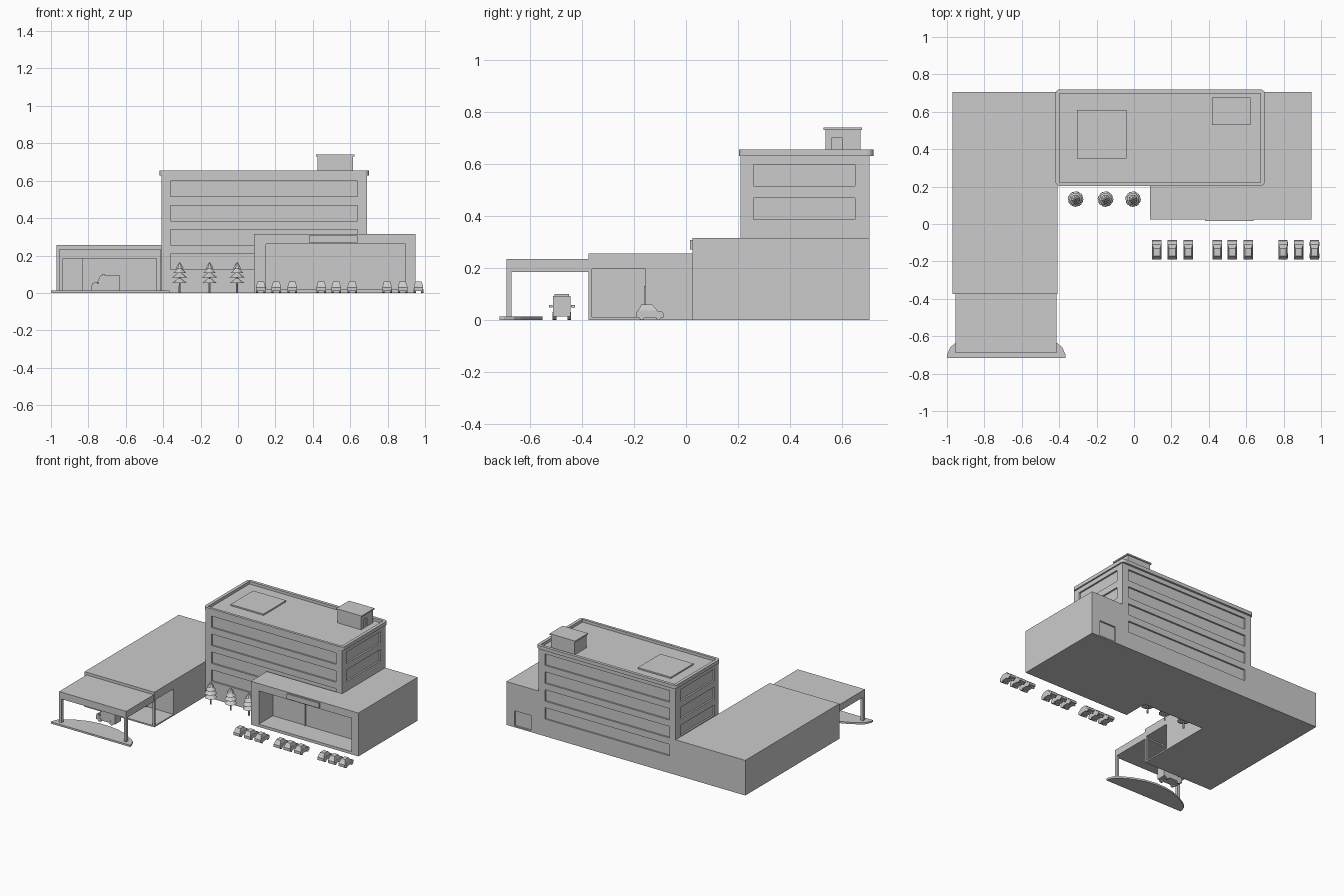
import bpy, bmesh, math
from mathutils import Matrix

if "Cube" in bpy.data.objects:
    bpy.data.objects.remove(bpy.data.objects["Cube"])


def prism(bm, pts, lo, hi, axis='z'):
    """Extrude a 2D outline along an axis."""
    def place(p, d):
        return {'x': (d, p[0], p[1]), 'y': (p[0], d, p[1]), 'z': (p[0], p[1], d)}[axis]
    a = [bm.verts.new(place(p, lo)) for p in pts]
    b = [bm.verts.new(place(p, hi)) for p in pts]
    n = len(pts)
    bm.faces.new(a)
    bm.faces.new(b[::-1])
    for i in range(n):
        bm.faces.new((a[i], b[i], b[(i + 1) % n], a[(i + 1) % n]))


def rect(x0, x1, y0, y1):
    return [(x0, y0), (x1, y0), (x1, y1), (x0, y1)]


def box(bm, x0, x1, y0, y1, z0, z1):
    prism(bm, rect(x0, x1, y0, y1), z0, z1)


def frustum(bm, low, high, z0, z1):
    a = [bm.verts.new((*p, z0)) for p in rect(*low)]
    b = [bm.verts.new((*p, z1)) for p in rect(*high)]
    bm.faces.new(a[::-1])
    bm.faces.new(b)
    for i in range(4):
        j = (i + 1) % 4
        bm.faces.new((a[i], a[j], b[j], b[i]))


def cone(bm, sides, r1, r2, depth, loc, rot=Matrix()):
    bmesh.ops.create_cone(bm, cap_ends=True, segments=sides, radius1=r1, radius2=r2,
                          depth=depth, matrix=Matrix.Translation(loc) @ rot)


def finish(name, bm):
    bmesh.ops.recalc_face_normals(bm, faces=bm.faces)
    me = bpy.data.meshes.new(name)
    bm.to_mesh(me)
    bm.free()
    ob = bpy.data.objects.new(name, me)
    bpy.context.collection.objects.link(ob)
    return ob


def boxes(name, *dims):
    bm = bmesh.new()
    for d in dims:
        box(bm, *d)
    return finish(name, bm)


def carve(ob, *dims):
    """Subtract boxes from an object."""
    cutter = boxes(ob.name + "_cutter", *dims)
    cutter.hide_render = True
    mod = ob.modifiers.new("carve", 'BOOLEAN')
    mod.operation, mod.solver, mod.object = 'DIFFERENCE', 'EXACT', cutter
    bpy.context.view_layer.objects.active = ob
    bpy.ops.object.modifier_apply(modifier=mod.name)
    bpy.data.objects.remove(cutter)


# Main tower with recessed window bands on every side
tower = boxes("tower", (-.41, .69, .21, .705, 0, .632))
cuts = []
for row in range(4):
    z0 = .515 - .13 * row
    z1 = z0 + .083
    cuts += [(-.36, .64, .2, .222, z0, z1), (-.36, .64, .693, .72, z0, z1)]
    if row < 3:
        cuts.append((-.42, -.398, .26, .65, max(z0, .262), z1))
    if row < 2:
        cuts.append((.678, .7, .26, .65, z0, z1))
carve(tower, *cuts)

# Roof slab with rounded corners and a raised parapet
bm = bmesh.new()
outline = []
r = .025
for k, (cx, cy) in enumerate([(.675, .695), (-.395, .695), (-.395, .228), (.675, .228)]):
    for s in range(5):
        t = math.pi / 2 * (k + s / 4)
        outline.append((cx + r * math.cos(t), cy + r * math.sin(t)))
prism(bm, outline, .629, .655)
parapet = finish("roof_parapet", bm)
carve(parapet, (-.397, .677, .222, .698, .635, .7))

# Rooftop parts
boxes("roof_pad", (-.305, -.04, .35, .61, .633, .645))
house = boxes("roof_house", (.425, .615, .535, .67, .633, .732))
carve(house, (.608, .63, .56, .6, .637, .7))
boxes("roof_house_cap", (.418, .622, .528, .677, .73, .74))

# Entrance block wrapping the tower, with deep front recess and rear door
bm = bmesh.new()
prism(bm, [(.085, .025), (.95, .025), (.95, .705), (.69, .705), (.69, .21), (.085, .21)], 0, .315)
block = finish("entrance_block", bm)
carve(block, (.15, .895, 0, .185, .02, .262), (.75, .885, .693, .72, .01, .12))
boxes("entrance_mullion", (.405, .415, .178, .186, .02, .262))
boxes("blank_sign_panel", (.38, .64, .015, .026, .27, .307))

# Side wing with open corner bay
wing = boxes("side_wing", (-.97, -.41, -.375, .705, 0, .255))
carve(wing, (-.83, -.4, -.39, -.155, .01, .195))
boxes("bay_corner_post", (-.424, -.41, -.375, -.361, .01, .196))
boxes("bay_door", (-.755, -.62, -.162, -.154, .01, .13))

# Drop-off canopy, posts and curved kerb island
boxes("canopy_roof", (-.955, -.415, -.69, -.375, .185, .235))
boxes("canopy_posts", (-.955, -.935, -.69, -.67, .01, .186),
      (-.435, -.415, -.69, -.67, .01, .186))
half = [(.317, -.717), (.317, -.7), (.3, -.66), (.27, -.635), (.2, -.595), (.12, -.565), (.04, -.552)]
bm = bmesh.new()
prism(bm, [(-.683 + x, y) for x, y in half] + [(-.683 - x, y) for x, y in half[::-1]], 0, .013)
finish("kerb_island", bm)

# Emergency van facing left
bm = bmesh.new()
prism(bm, [(-.782, .014), (-.63, .014), (-.63, .092), (-.735, .092), (-.752, .06), (-.778, .052),
           (-.782, .04)], -.511, -.443, 'y')
box(bm, -.728, -.71, -.505, -.449, .091, .1)
for y in (-.52, -.434):
    box(bm, -.753, -.746, y - .007, y + .007, .048, .058)
for x in (-.755, -.66):
    for y in (-.505, -.449):
        cone(bm, 10, .015, .015, .014, (x, y, .015), Matrix.Rotation(math.pi / 2, 4, 'X'))
finish("van", bm)

# Parked cars in three groups of three, sharing one mesh
bm = bmesh.new()
prism(bm, [(-.052, .01), (.052, .01), (.052, .024), (.046, .032), (.018, .037), (-.045, .037),
           (-.052, .03)], -.025, .025, 'x')
frustum(bm, (-.024, .024, -.047, .028), (-.017, .017, -.033, .008), .036, .06)
for y in (-.032, .032):
    for x in (-.02, .02):
        cone(bm, 10, .011, .011, .011, (x, y, .011), Matrix.Rotation(math.pi / 2, 4, 'Y'))
car = finish("car", bm)
spots = [.122, .205, .29, .445, .525, .61, .797, .88, .965]
car.location = (spots[0], -.138, 0)
for x in spots[1:]:
    ob = car.copy()
    ob.location.x = x
    bpy.context.collection.objects.link(ob)

# Conifers with stacked tiers
bm = bmesh.new()
cone(bm, 6, .006, .004, .15, (0, 0, .075))
for z, rad in ((.052, .042), (.082, .042), (.107, .034), (.13, .024)):
    cone(bm, 8, rad, .008, .026, (0, 0, z + .013), Matrix.Rotation(z * 9, 4, 'Z'))
cone(bm, 8, .012, 0, .02, (0, 0, .156))
tree = finish("tree", bm)
tree.location = (-.312, .133, 0)
for x in (-.152, -.005):
    ob = tree.copy()
    ob.location.x = x
    bpy.context.collection.objects.link(ob)
